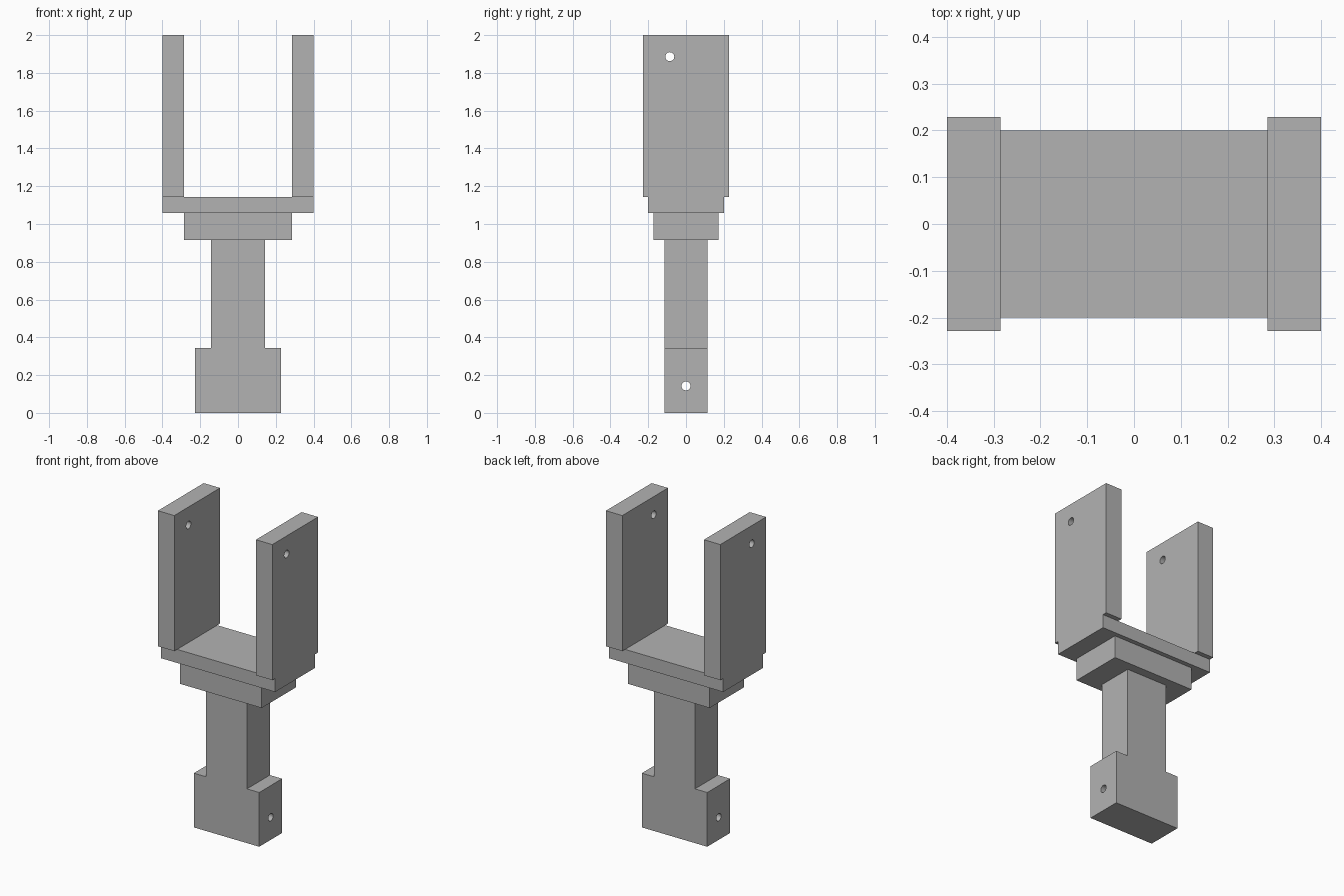
import bpy
import bmesh
from math import pi
from mathutils import Matrix

U = 2 / 70  # one design unit; the model is 70 units tall

cube = bpy.data.objects.get("Cube")
if cube:
    bpy.data.objects.remove(cube, do_unlink=True)

grey = bpy.data.materials.new("plain_grey")
grey.use_nodes = True
colour = (0.45, 0.45, 0.45, 1)
grey.diffuse_color = colour
grey.node_tree.nodes["Principled BSDF"].inputs["Base Color"].default_value = colour


def add_object(name, bm):
    bmesh.ops.recalc_face_normals(bm, faces=bm.faces)
    mesh = bpy.data.meshes.new(name)
    bm.to_mesh(mesh)
    bm.free()
    mesh.materials.append(grey)
    obj = bpy.data.objects.new(name, mesh)
    bpy.context.collection.objects.link(obj)
    return obj


def box(name, x0, x1, half_y, z0, z1):
    bm = bmesh.new()
    bmesh.ops.create_cube(bm, size=1)
    bmesh.ops.scale(bm, vec=((x1 - x0) * U, 2 * half_y * U, (z1 - z0) * U), verts=bm.verts)
    bmesh.ops.translate(bm, vec=((x0 + x1) / 2 * U, 0, (z0 + z1) / 2 * U), verts=bm.verts)
    return add_object(name, bm)


def drill(obj, y, z, radius=0.83):
    """Cut a round pin hole along x through the object."""
    bm = bmesh.new()
    bmesh.ops.create_cone(bm, cap_ends=True, segments=32, radius1=radius * U,
                          radius2=radius * U, depth=1.2,
                          matrix=Matrix.Translation((0, y * U, z * U)) @ Matrix.Rotation(pi / 2, 4, "Y"))
    cutter = add_object("hole_cutter", bm)
    cutter.hide_render = True
    mod = obj.modifiers.new("pin_hole", "BOOLEAN")
    mod.operation, mod.solver, mod.object = "DIFFERENCE", "EXACT", cutter
    bpy.context.view_layer.objects.active = obj
    bpy.ops.object.modifier_apply(modifier=mod.name)
    bpy.data.objects.remove(cutter, do_unlink=True)


# Stem and foot: one stepped profile, mirrored and extruded front to back
half = [(8, 0), (8, 12), (5, 12), (5, 32)]
outline = half + [(-x, z) for x, z in reversed(half)]
bm = bmesh.new()
face = bm.faces.new([bm.verts.new((x * U, -4 * U, z * U)) for x, z in outline])
extruded = bmesh.ops.extrude_face_region(bm, geom=[face])["geom"]
bmesh.ops.translate(bm, vec=(0, 8 * U, 0),
                    verts=[v for v in extruded if isinstance(v, bmesh.types.BMVert)])
drill(add_object("stem_and_foot", bm), 0, 5)

# Collar block and wide cross plate
box("collar_block", -10, 10, 6, 32, 37)
box("cross_plate", -14, 14, 7, 37, 40)

# Two upright fork arms with pin holes
for name, x0, x1 in (("left_arm", 10, 14), ("right_arm", -14, -10)):
    drill(box(name, x0, x1, 8, 40, 70), -3, 66)
